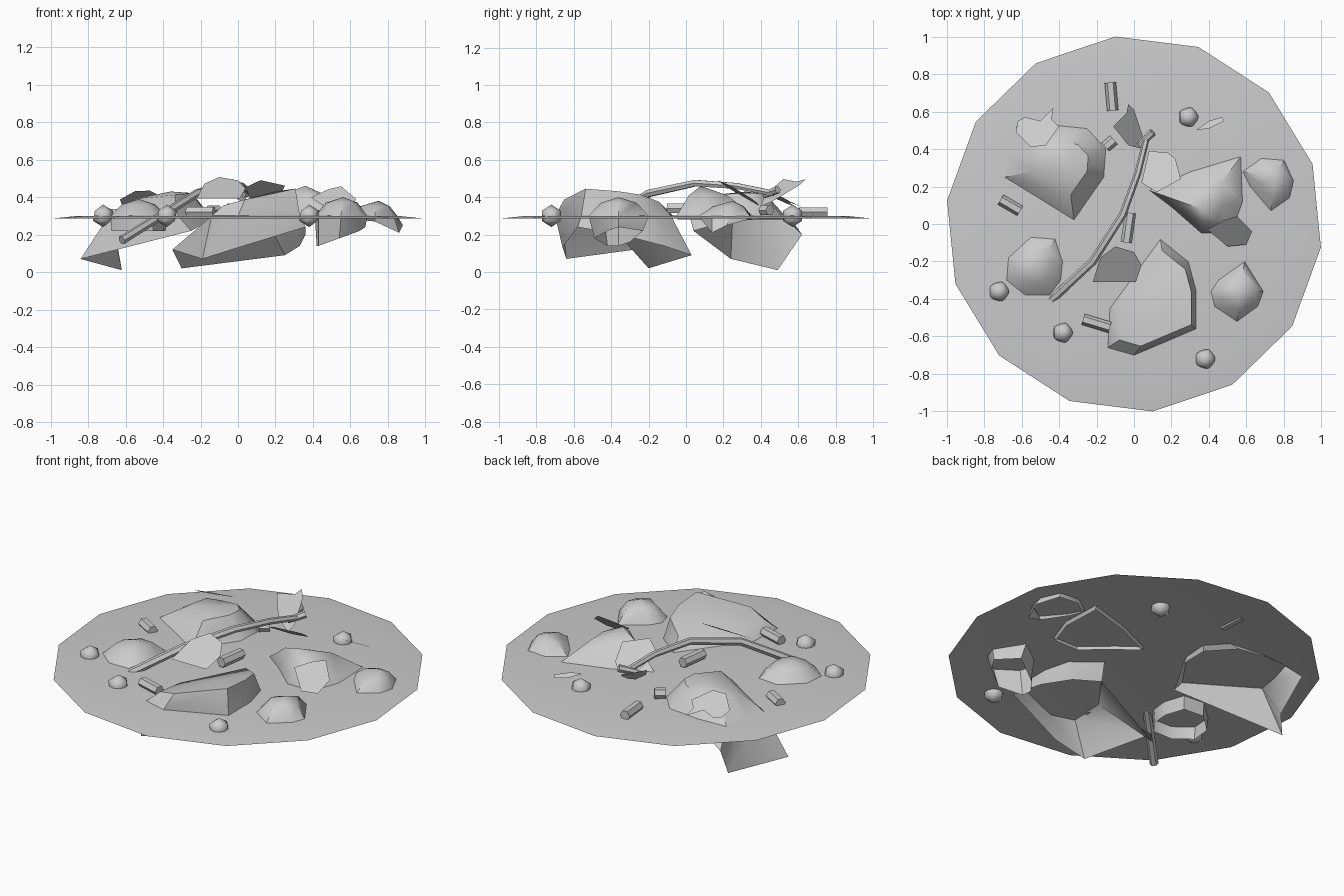
import bpy, bmesh, math
from mathutils import Vector

cube = bpy.data.objects.get("Cube")
if cube:
    bpy.data.objects.remove(cube)

GROUND = 0.3
grey = bpy.data.materials.new("stone_grey")
grey.use_nodes = True
grey.diffuse_color = (0.6, 0.6, 0.6, 1)
grey.node_tree.nodes["Principled BSDF"].inputs["Base Color"].default_value = (0.6, 0.6, 0.6, 1)


def finish(name, bm, angle=40, recalc=True):
    if recalc:
        bmesh.ops.recalc_face_normals(bm, faces=bm.faces)
    mesh = bpy.data.meshes.new(name)
    bm.to_mesh(mesh)
    bm.free()
    mesh.materials.append(grey)
    obj = bpy.data.objects.new(name, mesh)
    bpy.context.collection.objects.link(obj)
    bpy.ops.object.select_all(action='DESELECT')
    obj.select_set(True)
    bpy.context.view_layer.objects.active = obj
    bpy.ops.object.shade_smooth_by_angle(angle=math.radians(angle))
    return obj


def loft(bm, rings):
    """Bridge equal rings of points and return the last ring."""
    loops = [[bm.verts.new(p) for p in ring] for ring in rings]
    for low, high in zip(loops, loops[1:]):
        for i in range(len(low)):
            j = (i + 1) % len(low)
            bm.faces.new((low[i], low[j], high[j], high[i]))
    return loops[-1]


def fan(bm, loop, apex):
    tip = bm.verts.new(apex)
    for i, v in enumerate(loop):
        bm.faces.new((v, loop[(i + 1) % len(loop)], tip))


def rock(name, outline, apex, rim=None, rim_z=0.22, spread=0.6, drop=0.03, tilt=(0, 0)):
    """Open shell: hanging rim, outline at the ground, shoulder, apex."""
    ax, ay, az = apex
    ground = [(x, y, GROUND) for x, y in outline]
    if rim is None:
        rim = [(ax + (x - ax) * 0.96, ay + (y - ay) * 0.96, rim_z) for x, y in outline]
    shoulder = []
    for x, y in outline:
        dx, dy = (x - ax) * spread, (y - ay) * spread
        shoulder.append((ax + dx, ay + dy, az - drop + tilt[0] * dx + tilt[1] * dy))
    bm = bmesh.new()
    fan(bm, loft(bm, [rim, ground, shoulder]), apex)
    return finish(name, bm)


def leaf(name, outline, z, slope):
    """Flat blade lying on a tilted plane through its own centre."""
    cx = sum(p[0] for p in outline) / len(outline)
    cy = sum(p[1] for p in outline) / len(outline)
    bm = bmesh.new()
    bm.faces.new([bm.verts.new((x, y, z + slope[0] * (x - cx) + slope[1] * (y - cy)))
                  for x, y in outline])
    return finish(name, bm, recalc=False)


def stick(name, path, radii, sides=6):
    """Tapered tube along a path."""
    pts = [Vector(p) for p in path]
    rings = []
    for i, p in enumerate(pts):
        along = (pts[min(i + 1, len(pts) - 1)] - pts[max(i - 1, 0)]).normalized()
        side = along.cross(Vector((0, 0, 1))).normalized()
        up = side.cross(along)
        turns = [k * math.tau / sides for k in range(sides)]
        rings.append([p + (side * math.cos(t) + up * math.sin(t)) * radii[i] for t in turns])
    bm = bmesh.new()
    last = loft(bm, rings)
    bm.faces.new(last)
    bm.verts.ensure_lookup_table()
    bm.faces.new(list(reversed(bm.verts[:sides])))
    return finish(name, bm)


# Ground disc with a slightly lowered edge
def disc_ring(radius, z):
    angles = [math.radians(95.7) + i * math.tau / 14 for i in range(14)]
    return [(radius * math.cos(a), radius * math.sin(a), z) for a in angles]


bm = bmesh.new()
fan(bm, loft(bm, [disc_ring(1.005, 0.285), disc_ring(0.86, 0.3)]), (0, 0, 0.303))
finish("ground_disc", bm, recalc=False)

# Large rocks with rims hanging below the ground
rock("back_rock",
     [(-.32, .02), (-.16, .25), (-.15, .4), (-.25, .51), (-.45, .53), (-.63, .52), (-.67, .38), (-.69, .25)],
     (-.36, .32, .43), spread=0.55, drop=0.02, tilt=(0.1, 0),
     rim=[(-.25, .04, .22), (-.16, .22, .27), (-.17, .38, .28), (-.3, .52, .28), (-.5, .57, .27),
          (-.66, .62, .2), (-.62, .49, .01), (-.84, .24, .07)])
rock("front_rock",
     [(-.14, -.66), (0, -.7), (.33, -.56), (.33, -.35), (.29, -.2), (.14, -.08), (-.02, -.3), (-.13, -.45)],
     (.2, -.43, .43), spread=0.82, drop=0.02, tilt=(0.25, -0.08),
     rim=[(-.19, -.64, .07), (0, -.66, .13), (.36, -.58, .24), (.36, -.35, .2), (.33, -.12, .14),
          (.25, .03, .09), (-.3, -.2, .02), (-.35, -.27, .12)])

# Medium rocks
rock("middle_rock",
     [(.08, .18), (.2, .09), (.36, -.05), (.52, -.05), (.58, .12), (.57, .36), (.3, .28)],
     (.36, .08, .46), rim_z=0.28, spread=0.5, drop=0.05)
rock("right_front_rock",
     [(.59, -.2), (.45, -.3), (.41, -.36), (.43, -.44), (.55, -.52), (.66, -.44), (.69, -.36)],
     (.56, -.36, .4),
     rim=[(.6, -.23, .22), (.47, -.3, .16), (.42, -.36, .14), (.43, -.42, .14), (.54, -.49, .18),
          (.65, -.42, .22), (.68, -.36, .24)])
rock("right_rock",
     [(.58, .28), (.62, .2), (.73, .07), (.83, .14), (.85, .23), (.8, .34), (.68, .35)],
     (.75, .25, .38),
     rim=[(.6, .28, .28), (.63, .21, .28), (.73, .09, .27), (.86, .14, .21), (.88, .22, .25),
          (.8, .33, .28), (.68, .34, .28)])
rock("left_rock",
     [(-.55, -.07), (-.67, -.18), (-.68, -.3), (-.58, -.38), (-.45, -.38), (-.39, -.3), (-.38, -.2), (-.42, -.08)],
     (-.53, -.22, .39))

# Fallen leaves, each on its own tilt
leaf("back_rock_leaf",
     [(-.63, .49), (-.55, .41), (-.47, .42), (-.4, .52), (-.44, .56), (-.43, .62), (-.5, .55), (-.58, .57), (-.62, .55)],
     .385, (0.1, -0.45))
leaf("back_leaf", [(-.11, .52), (-.03, .42), (.05, .4), (.05, .46), (0, .61), (-.03, .64), (-.04, .59)],
     .44, (-0.6, 0.4))
leaf("centre_leaf", [(-.22, -.31), (.01, -.31), (.04, -.22), (0, -.15), (-.1, -.12), (-.18, -.18)],
     .45, (0, 0.6))
leaf("middle_back_leaf", [(.04, .22), (.12, .17), (.25, .24), (.22, .35), (.18, .38), (.08, .39)],
     .42, (0.1, -0.6))
leaf("middle_front_leaf", [(.39, -.03), (.5, -.12), (.6, -.11), (.63, -.04), (.55, .04), (.48, .02)],
     .39, (0, 0.85))
leaf("sliver_leaf", [(.33, .5), (.4, .51), (.48, .55), (.47, .57), (.4, .55)], .33, (0, -0.5))

# Crooked twig with a small fork
stick("twig", [(-.62, -.57, .17), (-.22, -.2, .42), (-.06, .05, .475), (.02, .27, .46), (.07, .47, .42)],
      [.024, .022, .02, .018, .017])
stick("twig_fork", [(.03, .42, .41), (.1, .49, .44)], [.016, .022])

# Pebbles
for i, (x, y) in enumerate([(-.72, -.36), (-.38, -.58), (.38, -.72), (.29, .57)]):
    bm = bmesh.new()
    bmesh.ops.create_icosphere(bm, subdivisions=1, radius=0.06)
    bmesh.ops.translate(bm, verts=bm.verts, vec=(x, y, GROUND))
    finish("pebble_%d" % (i + 1), bm, 60)

# Short wood chips: position, length, heading
chips = [(-.66, .1, .31, .12, -30), (-.2, -.53, .32, .15, -17), (-.12, .68, .32, .15, 95),
         (-.03, -.02, .34, .16, 82), (-.13, .43, .33, .06, 40)]
for i, (x, y, z, length, heading) in enumerate(chips):
    reach = Vector((math.cos(math.radians(heading)), math.sin(math.radians(heading)), 0)) * length / 2
    centre = Vector((x, y, z))
    stick("wood_chip_%d" % (i + 1), [centre - reach, centre + reach], [.03, .03])
